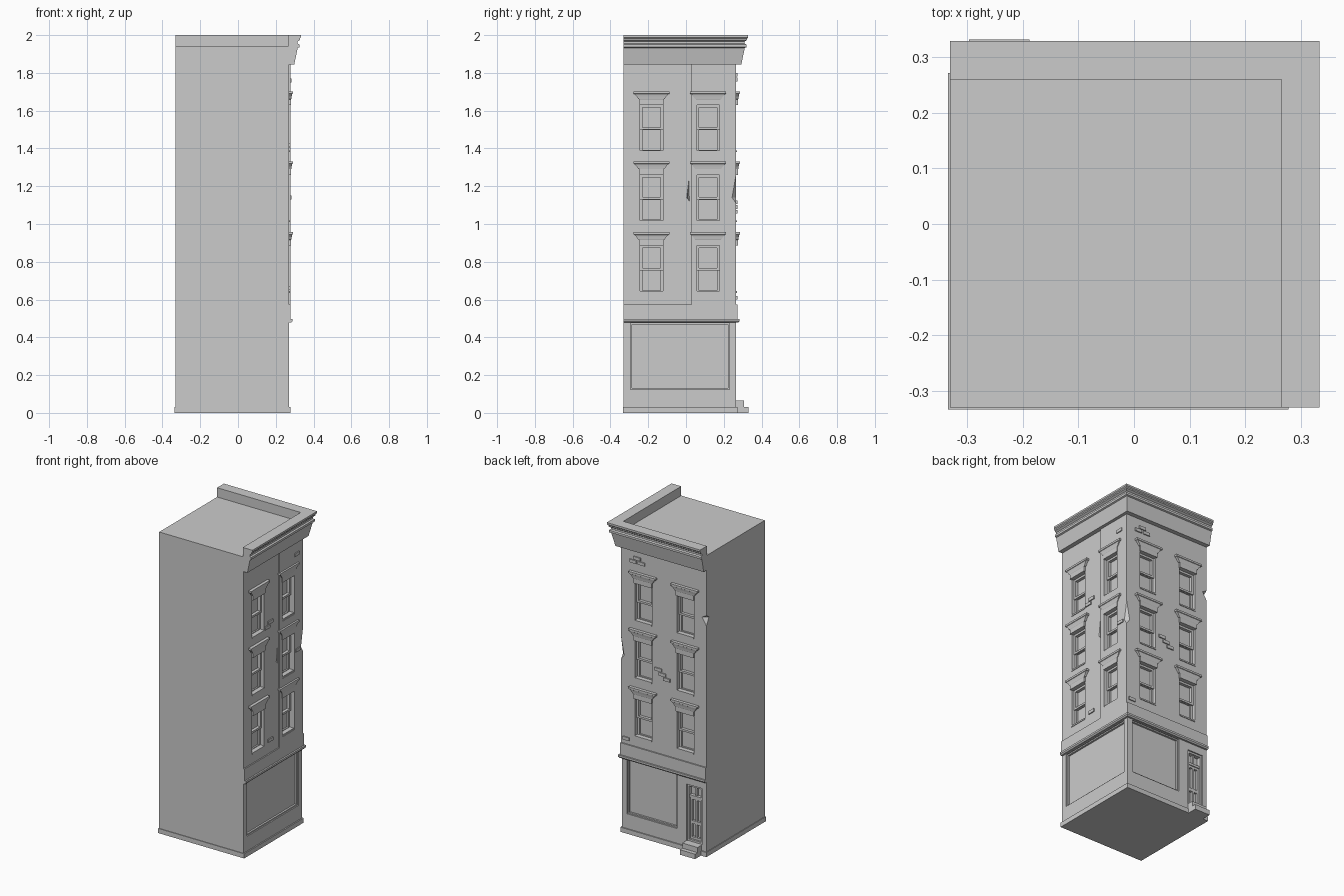
import bpy, bmesh
from mathutils import Vector

if "Cube" in bpy.data.objects:
    bpy.data.objects.remove(bpy.data.objects["Cube"])

FX, FY = 0.27, 0.265          # planes of the two street walls
X0, Y0 = -0.331, -0.33        # planes of the two blank walls


def finish(name, bm):
    bmesh.ops.recalc_face_normals(bm, faces=bm.faces[:])
    me = bpy.data.meshes.new(name)
    bm.to_mesh(me)
    bm.free()
    ob = bpy.data.objects.new(name, me)
    bpy.context.collection.objects.link(ob)
    return ob


def at(side, u, d, z):
    """u runs along the wall, d is the distance out of it."""
    return Vector((FX + d, u, z)) if side == 'x' else Vector((u, FY + d, z))


def loft(bm, rings):
    vs = [[bm.verts.new(p) for p in r] for r in rings]
    n = len(vs[0])
    for a, b in zip(vs, vs[1:]):
        for i in range(n):
            j = (i + 1) % n
            bm.faces.new((a[i], a[j], b[j], b[i]))
    bm.faces.new(vs[0])
    bm.faces.new(vs[-1])


def wall_box(bm, side, u0, u1, d0, d1, z0, z1):
    loft(bm, [[at(side, u, d, z) for u, d in
               ((u0, d0), (u1, d0), (u1, d1), (u0, d1))] for z in (z0, z1)])


def frame(bm, side, u0, u1, z0, z1, w, d0, d1):
    wall_box(bm, side, u0, u0 + w, d0, d1, z0, z1)
    wall_box(bm, side, u1 - w, u1, d0, d1, z0, z1)
    wall_box(bm, side, u0 + w, u1 - w, d0, d1, z0, z0 + w)
    wall_box(bm, side, u0 + w, u1 - w, d0, d1, z1 - w, z1)


def corner_sweep(name, profile):
    """Profile of (out, z) swept round the street corner."""
    bm = bmesh.new()
    loft(bm, [[(X0, FY + o, z) for o, z in profile],
              [(FX + o, FY + o, z) for o, z in profile],
              [(FX + o, Y0, z) for o, z in profile]])
    return finish(name, bm)


def hull(name, pts):
    bm = bmesh.new()
    vs = [bm.verts.new(p) for p in pts]
    bmesh.ops.convex_hull(bm, input=vs)
    return finish(name, bm)


def box(name, a, b):
    bm = bmesh.new()
    loft(bm, [[(a[0], a[1], z), (b[0], a[1], z), (b[0], b[1], z), (a[0], b[1], z)]
              for z in (a[2], b[2])])
    return finish(name, bm)


def cut(target, cutter):
    m = target.modifiers.new("cut", 'BOOLEAN')
    m.operation, m.solver, m.object = 'DIFFERENCE', 'EXACT', cutter
    bpy.context.view_layer.objects.active = target
    bpy.ops.object.modifier_apply(modifier=m.name)


# Main block and the slightly raised wall strip near the corner
body = box("building_body", (X0, Y0, 0), (FX, FY, 1.94))
strip = box("raised_wall_strip", (FX - 0.01, 0.028, 0.54), (FX + 0.008, FY, 1.86))
box("plinth", (-0.335, -0.334, 0), (0.278, 0.272, 0.03))

WINDOWS = [(s, u, z) for s in 'xy' for u in (-0.183, 0.117)
           for z in (0.635, 1.01, 1.38)]
SHOPS = [('x', -0.295, 0.23), ('y', -0.12, 0.235)]
HW, WH = 0.06, 0.25           # window half width and height

# Openings for windows, shop fronts and door
bm = bmesh.new()
for s, u, z in WINDOWS:
    wall_box(bm, s, u - HW, u + HW, -0.035, 0.05, z, z + WH)
for s, a, b in SHOPS:
    wall_box(bm, s, a, b, -0.02, 0.05, 0.125, 0.475)
wall_box(bm, 'y', -0.3, -0.19, -0.035, 0.05, 0.065, 0.43)
cutters = [finish("opening_cutter", bm)]

# Chips broken out of the wall and corners
cutters.append(hull("wall_chip_cutter", [
    (0.282, 0.02, 1.30), (0.282, 0.0, 1.14), (0.282, 0.022, 1.11), (0.25, 0.01, 1.14)]))
cutters.append(hull("corner_chip_cutter", [
    (0.282, 0.268, 1.30), (0.282, 0.24, 1.14), (0.25, 0.27, 1.14),
    (0.282, 0.268, 1.10)]))
cutters.append(hull("side_chip_cutter", [
    (-0.335, 0.27, 1.56), (-0.335, 0.235, 1.535), (-0.295, 0.27, 1.535),
    (-0.335, 0.27, 1.47)]))
for c in cutters:
    cut(body, c)
for c in (cutters[0], cutters[2]):
    cut(strip, c)
for c in cutters:
    bpy.data.objects.remove(c)

# Sash windows with sills
bm = bmesh.new()
for s, u, z in WINDOWS:
    mid = z + WH * 0.5
    frame(bm, s, u - HW, u + HW, mid - 0.006, z + WH, 0.013, -0.036, -0.016)
    frame(bm, s, u - HW, u + HW, z, mid + 0.006, 0.013, -0.036, -0.025)
    wall_box(bm, s, u - HW, u + HW, -0.036, 0.004, z, z + 0.009)
finish("window_sashes", bm)

# Flared hoods over the windows
bm = bmesh.new()
for s, u, z in WINDOWS:
    t = z + WH
    rings = [(0.064, 0.011, t), (0.064, 0.011, t + 0.03), (0.07, 0.012, t + 0.032),
             (0.078, 0.014, t + 0.045), (0.09, 0.017, t + 0.058),
             (0.096, 0.02, t + 0.06), (0.096, 0.02, t + 0.072)]
    loft(bm, [[at(s, u - h, -0.005, q), at(s, u + h, -0.005, q),
               at(s, u + h, d, q), at(s, u - h, d, q)] for h, d, q in rings])
finish("window_hoods", bm)

# Shop front frames
bm = bmesh.new()
for s, a, b in SHOPS:
    frame(bm, s, a, b, 0.125, 0.475, 0.008, -0.021, -0.008)
finish("shop_frames", bm)

# Door, with transom, panels and handle side stile
bm = bmesh.new()
frame(bm, 'y', -0.3, -0.19, 0.065, 0.43, 0.012, -0.036, -0.008)
wall_box(bm, 'y', -0.288, -0.202, -0.036, -0.014, 0.345, 0.36)
frame(bm, 'y', -0.288, -0.202, 0.077, 0.345, 0.014, -0.036, -0.02)
wall_box(bm, 'y', -0.274, -0.216, -0.036, -0.02, 0.175, 0.195)
wall_box(bm, 'y', -0.25, -0.24, -0.036, -0.02, 0.09, 0.418)
finish("door", bm)

# Door steps
box("lower_step", (-0.297, 0.25, 0), (-0.188, 0.332, 0.032))
box("upper_step", (-0.297, 0.25, 0.03), (-0.188, 0.306, 0.065))

# Belt course, shop frieze and roof cornice with parapet
corner_sweep("frieze", [(-0.01, 0.49), (0.008, 0.49), (0.008, 0.575), (-0.01, 0.575)])
corner_sweep("belt_course", [(-0.01, 0.478), (0.011, 0.478), (0.018, 0.486),
                             (0.018, 0.498), (-0.01, 0.498)])
corner_sweep("cornice", [
    (-0.005, 1.845), (0.028, 1.845), (0.046, 1.932), (0.055, 1.936), (0.055, 1.95),
    (0.046, 1.955), (0.046, 1.966), (0.058, 1.974), (0.058, 1.982), (0.064, 1.988),
    (0.064, 2.0), (-0.005, 2.0)])

# Exposed bricks scattered on the two street walls
bm = bmesh.new()
BRICKS = [('x', 0.2, 1.76), ('x', -0.06, 1.42), ('x', -0.09, 1.395), ('x', 0.21, 1.14),
          ('x', -0.06, 0.66), ('y', 0.16, 1.79), ('y', 0.19, 1.765), ('y', 0.13, 1.765),
          ('y', -0.02, 1.09), ('y', -0.05, 1.065), ('y', 0.01, 1.115), ('y', 0.24, 0.61)]
for s, u, z in BRICKS:
    out = 0.014 if s == 'x' and u > 0 else 0.007
    wall_box(bm, s, u - 0.024, u + 0.024, -0.005, out, z - 0.01, z + 0.01)
finish("exposed_bricks", bm)
